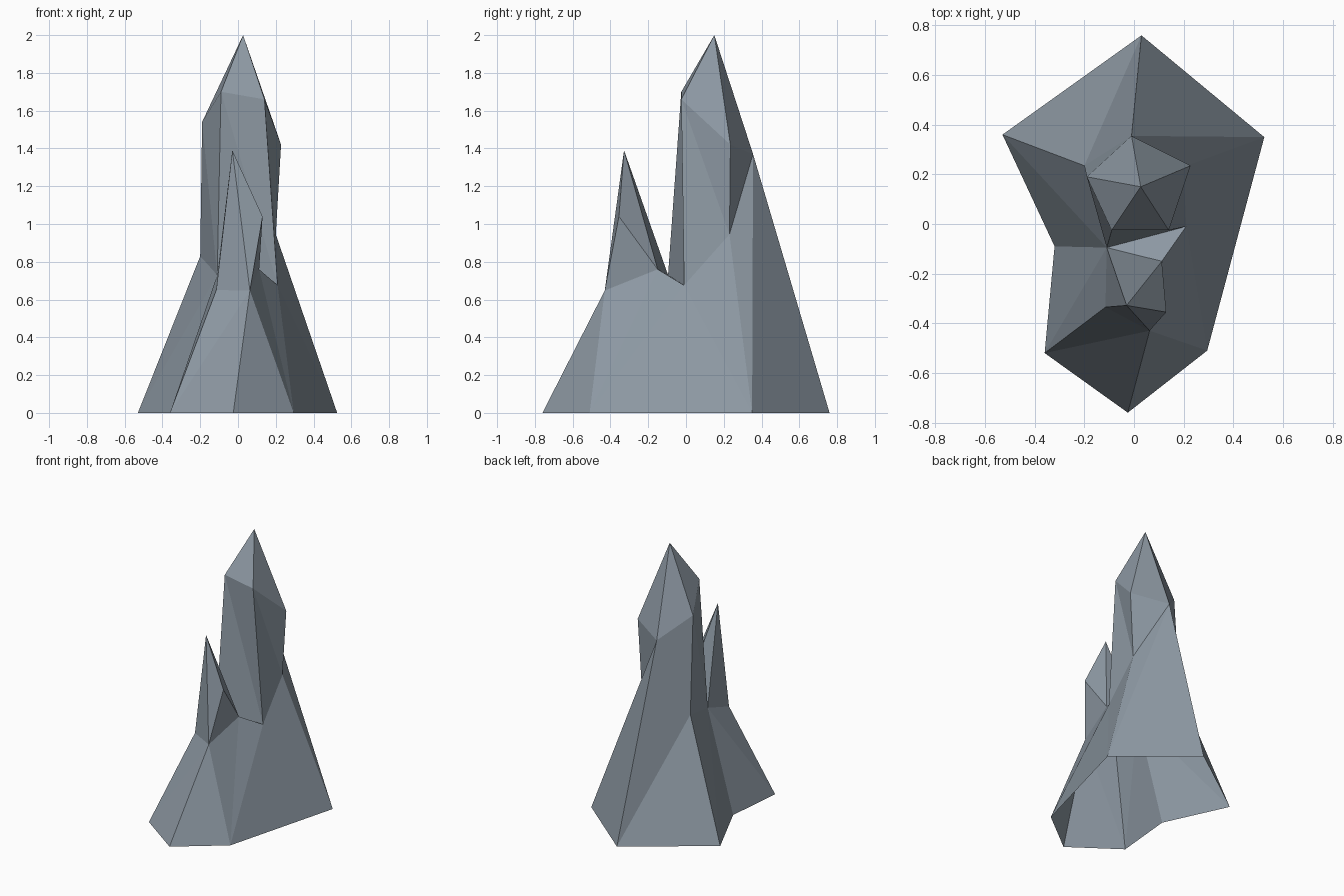
import bpy

if "Cube" in bpy.data.objects:
    bpy.data.objects.remove(bpy.data.objects["Cube"])

# Slate colour shared by all parts
slate = bpy.data.materials.new("slate_grey")
slate.diffuse_color = (0.27, 0.32, 0.37, 1)
slate.use_nodes = True
slate.node_tree.nodes["Principled BSDF"].inputs["Base Color"].default_value = slate.diffuse_color

# Ground outline, counter-clockwise from the back
ground = dict(b0=(.03, .76, 0), b1=(.525, .35, 0), b2=(.295, -.51, 0), b3=(-.025, -.76, 0),
              b4=(-.36, -.52, 0), b5=(-.32, -.09, 0), b6=(-.53, .36, 0))
# Main spire: lower ring, upper ring and peak
main = dict(low_l=(-.20, .235, .83), low_f=(-.11, -.095, .73), low_e=(.21, -.01, .675),
            low_r=(.20, .23, .945),
            back=(-.01, .355, 1.37), right=(.228, .235, 1.42), fr=(.14, -.025, 1.66),
            fl=(-.09, -.025, 1.70), left=(-.19, .19, 1.54), peak=(.027, .15, 2))
# Small spire: feet, shoulder and tip
small = dict(s=(-.115, -.335, .65), u=(.063, -.43, .648), v=(.112, -.15, .76),
             sh=(.13, -.355, 1.04), tip=(-.03, -.328, 1.39))
points = {**ground, **main, **small}


def facet(name, faces):
    """Flat-faced rock part from faces written as point names."""
    faces = [f.split() for f in faces.split(",")]
    names = sorted({n for f in faces for n in f})
    mesh = bpy.data.meshes.new(name)
    mesh.from_pydata([points[n] for n in names], [],
                     [[names.index(n) for n in f] for f in faces])
    mesh.materials.append(slate)
    obj = bpy.data.objects.new(name, mesh)
    bpy.context.collection.objects.link(obj)


# Peak cap: a fan round the upper ring
ring = ["back", "left", "fl", "fr", "right"]
facet("main_spire_cap", ",".join(f"peak {a} {b}" for a, b in zip(ring, ring[1:] + ring[:1])))

# Shaft of the main spire
facet("main_spire_shaft",
      "fl low_e fr, fl low_f low_e, fr low_r right, fr low_e low_r, right low_r back,"
      "left low_f fl, left low_l low_f, back low_l left")

# Small front spire
facet("small_spire",
      "tip s u, tip u sh, tip sh v, sh u v, tip v low_f, tip low_f s, low_f v low_e")

# Sloping skirt, open underneath
facet("rock_skirt",
      "back b1 b0, back low_r b1, low_r low_e b1, low_e b2 b1, v b2 low_e, u b2 v,"
      "u b3 b2, u b4 b3, s b4 u, low_f b4 s, low_f b5 b4, low_f b6 b5, low_l b6 low_f,"
      "low_l b0 b6, back b0 low_l")
